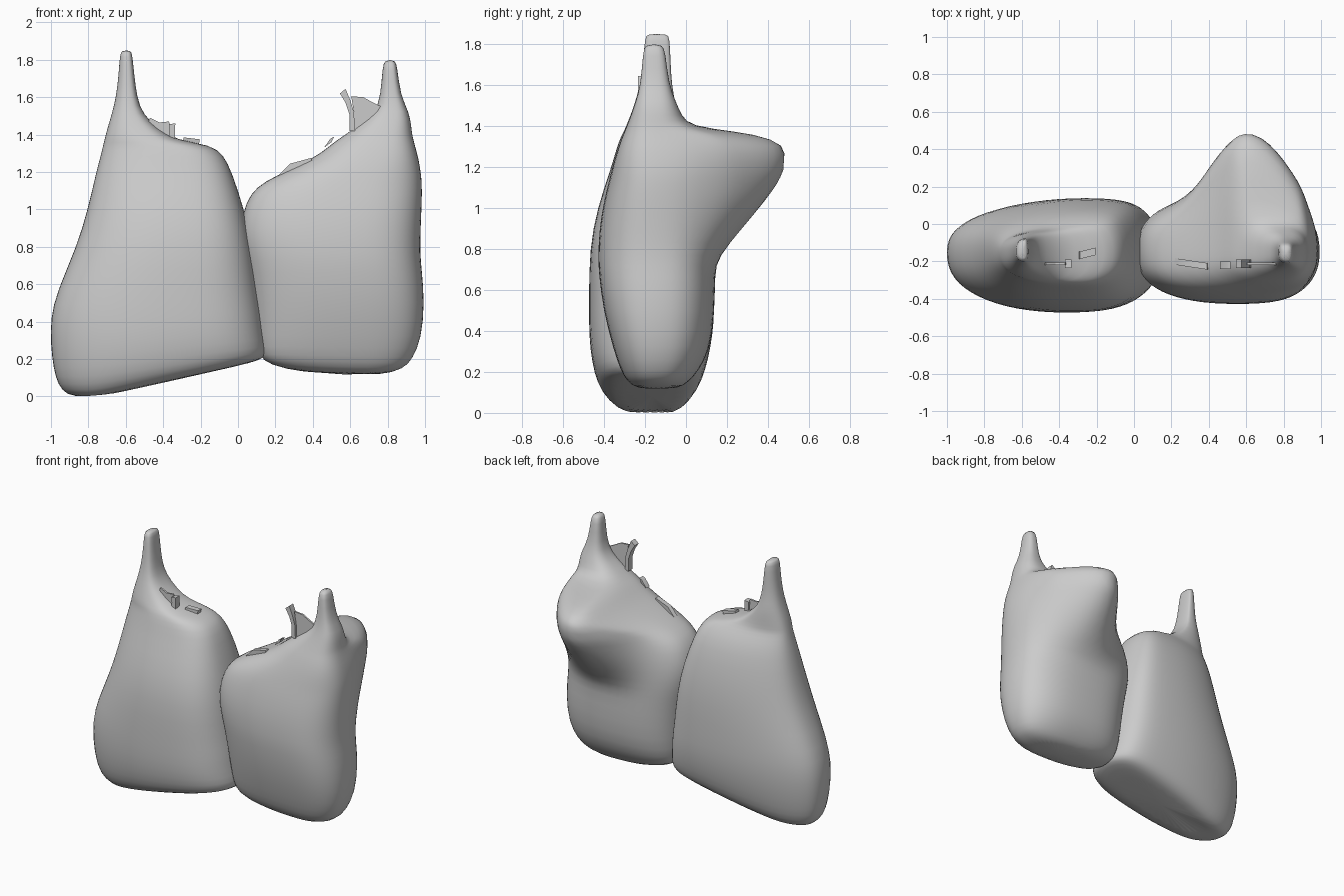
import bpy, bmesh, math

MID_Y = -0.15
N = 32


def spow(v, e):
    return math.copysign(abs(v) ** e, v)


def finish(ob, angle=40):
    bpy.ops.object.select_all(action='DESELECT')
    ob.select_set(True)
    bpy.context.view_layer.objects.active = ob
    bpy.ops.object.shade_smooth_by_angle(angle=math.radians(angle))


def new_object(name, bm):
    bmesh.ops.recalc_face_normals(bm, faces=bm.faces[:])
    me = bpy.data.meshes.new(name)
    bm.to_mesh(me)
    bm.free()
    ob = bpy.data.objects.new(name, me)
    bpy.context.collection.objects.link(ob)
    return ob


def bulge(x):
    """Sideways falloff of the back bulge."""
    d = (x - 0.58) / (0.16 if x < 0.58 else 0.235)
    return math.exp(-0.5 * d * d)


def lobe(name, sections, e_left, e_right, pivot, shift_back, shift_front):
    """Loft of rounded rings: z, x0, x1, y0, y1, bulge depth, tilt."""
    bm = bmesh.new()
    rings = []
    for z, x0, x1, y0, y1, depth, tilt in sections:
        cx, rx = (x0 + x1) / 2, (x1 - x0) / 2
        ring = []
        for i in range(N):
            a = math.tau * i / N
            c, s = math.cos(a), math.sin(a)
            e = e_right if c > 0 else e_left
            sx = spow(s, e)
            # slide the widest point of the front and back sideways
            x = cx + rx * (spow(c, e) + (shift_back if s > 0 else shift_front) * abs(sx) * (1 - abs(c) ** 2))
            y = MID_Y + (y1 - MID_Y if s > 0 else MID_Y - y0) * sx
            if s > 0:
                y += depth * bulge(x) * min(1, 1.4 * s)
            ring.append(bm.verts.new((x, y, z + tilt * max(x - pivot, 0))))
        rings.append(ring)
    for lo, hi in zip(rings, rings[1:]):
        for i in range(N):
            j = (i + 1) % N
            bm.faces.new((lo[i], lo[j], hi[j], hi[i]))
    bm.faces.new(rings[0][::-1])
    bm.faces.new(rings[-1])
    ob = new_object(name, bm)
    mod = ob.modifiers.new("smooth", 'SUBSURF')
    mod.levels = mod.render_levels = 1
    finish(ob, 80)
    return ob


def plate(name, outline, y0, y1, skew=0.0):
    """Thin plate: x-z outline extruded along y."""
    bm = bmesh.new()
    vs = [bm.verts.new((x, y0 + skew * (x - outline[0][0]), z)) for x, z in outline]
    f = bm.faces.new(vs)
    ext = bmesh.ops.extrude_face_region(bm, geom=[f])
    for v in ext['geom']:
        if isinstance(v, bmesh.types.BMVert):
            v.co.y += y1 - y0
    ob = new_object(name, bm)
    finish(ob, 30)
    return ob


# Large lobe at -x with slanted base and neck
lobe("left_lobe", [
    (-0.012, -0.84, 0.02, -0.32, -0.03, 0, 0.23),
    (0.01, -0.92, 0.11, -0.375, 0.02, 0, 0.21),
    (0.06, -0.965, 0.15, -0.42, 0.065, 0, 0.17),
    (0.15, -0.99, 0.155, -0.45, 0.095, 0, 0.12),
    (0.28, -1.005, 0.14, -0.47, 0.122, 0, 0.08),
    (0.42, -1.005, 0.13, -0.475, 0.137, 0, 0.04),
    (0.56, -0.972, 0.11, -0.475, 0.14, 0, 0),
    (0.80, -0.865, 0.08, -0.473, 0.14, 0, 0),
    (1.00, -0.805, 0.035, -0.435, 0.12, 0, 0),
    (1.20, -0.76, -0.032, -0.365, 0.075, 0, 0),
    (1.29, -0.735, -0.075, -0.34, 0.03, 0, 0),
    (1.345, -0.722, -0.14, -0.32, -0.01, 0, 0),
    (1.37, -0.715, -0.33, -0.305, -0.03, 0, 0),
    (1.43, -0.70, -0.425, -0.28, -0.04, 0, 0),
    (1.51, -0.675, -0.51, -0.25, -0.05, 0, 0),
    (1.60, -0.652, -0.54, -0.225, -0.07, 0, 0),
    (1.72, -0.638, -0.555, -0.21, -0.075, 0, 0),
    (1.83, -0.632, -0.565, -0.20, -0.08, 0, 0),
    (1.85, -0.62, -0.575, -0.19, -0.09, 0, 0),
], 0.86, 0.78, -0.76, 0.3, 0.12)

# Lobe at +x with a bulge on the back
lobe("right_lobe", [
    (0.14, 0.35, 0.76, -0.24, -0.03, 0, -0.04),
    (0.175, 0.16, 0.89, -0.29, 0.02, 0, -0.03),
    (0.22, 0.11, 0.935, -0.32, 0.065, 0, -0.02),
    (0.31, 0.095, 0.983, -0.355, 0.12, 0, 0),
    (0.50, 0.08, 1.0, -0.405, 0.142, 0, 0),
    (0.68, 0.05, 0.984, -0.427, 0.142, 0, 0),
    (0.76, 0.03, 0.976, -0.43, 0.14, 0.02, 0),
    (0.90, 0.005, 0.978, -0.425, 0.13, 0.16, 0),
    (1.04, 0.04, 0.985, -0.40, 0.115, 0.30, 0),
    (1.12, 0.095, 0.985, -0.38, 0.095, 0.375, 0),
    (1.18, 0.20, 0.982, -0.365, 0.08, 0.43, 0),
    (1.27, 0.40, 0.967, -0.34, 0.06, 0.465, 0),
    (1.34, 0.49, 0.947, -0.315, 0.02, 0.43, 0),
    (1.375, 0.535, 0.938, -0.30, 0.0, 0.25, 0),
    (1.40, 0.575, 0.932, -0.29, -0.01, 0.04, 0),
    (1.45, 0.64, 0.926, -0.27, -0.02, 0, 0),
    (1.52, 0.735, 0.915, -0.245, -0.05, 0, 0),
    (1.61, 0.763, 0.868, -0.22, -0.085, 0, 0),
    (1.76, 0.772, 0.852, -0.21, -0.10, 0, 0),
    (1.80, 0.785, 0.84, -0.20, -0.115, 0, 0),
], 0.75, 0.78, 0.0, 0.0, 0.12)

# Curved strips and fins beside the necks
plate("right_strip", [(0.595, 1.42), (0.625, 1.42), (0.62, 1.52), (0.60, 1.585), (0.575, 1.645),
                      (0.545, 1.62), (0.575, 1.57), (0.595, 1.51)], -0.235, -0.19)
plate("right_fin", [(0.61, 1.42), (0.78, 1.50), (0.765, 1.55), (0.715, 1.575), (0.67, 1.60), (0.605, 1.605),
                    (0.62, 1.52)], -0.218, -0.205)
plate("left_strip", [(-0.37, 1.35), (-0.335, 1.35), (-0.337, 1.42), (-0.335, 1.46), (-0.37, 1.455),
                     (-0.367, 1.42)], -0.235, -0.19)
plate("left_fin", [(-0.50, 1.42), (-0.36, 1.34), (-0.355, 1.43), (-0.37, 1.47), (-0.42, 1.465),
                   (-0.47, 1.49)], -0.218, -0.205)

# Small tabs resting on the shoulders
plate("left_tab", [(-0.30, 1.345), (-0.21, 1.335), (-0.205, 1.375), (-0.29, 1.385)], -0.19, -0.15, 0.25)
plate("right_tab", [(0.46, 1.33), (0.50, 1.36), (0.515, 1.39), (0.495, 1.38)], -0.24, -0.20)
plate("right_slat", [(0.20, 1.165), (0.30, 1.20), (0.40, 1.25), (0.39, 1.275), (0.28, 1.245)], -0.215, -0.18, -0.15)
